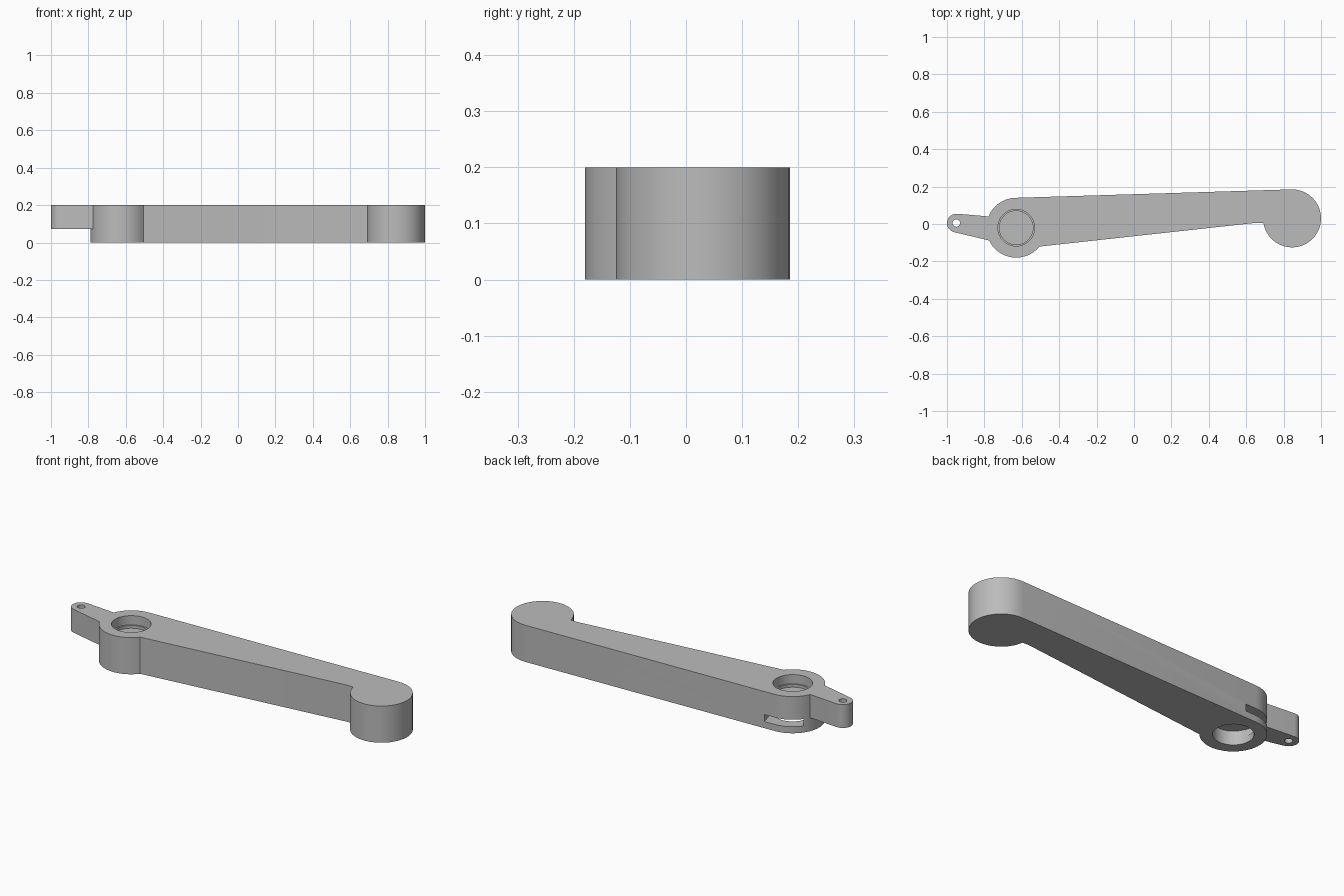
import bpy, bmesh
from math import sin, cos, radians
from mathutils import Matrix, Vector

cube = bpy.data.objects.get("Cube")
if cube:
    bpy.data.objects.remove(cube, do_unlink=True)

grey = bpy.data.materials.new("plain_grey")
grey.use_nodes = True
grey.diffuse_color = (0.5, 0.5, 0.5, 1)
grey.node_tree.nodes["Principled BSDF"].inputs["Base Color"].default_value = (0.5, 0.5, 0.5, 1)

HEIGHT = 0.2
HUB = Vector((-0.63, -0.02))
BULB = Vector((0.845, 0.03))
TIP = Vector((-0.95, 0.005))


def arc(centre, radius, start, end, steps):
    """Points along an arc, angles in degrees."""
    angles = [radians(start + (end - start) * i / steps) for i in range(steps + 1)]
    return [(centre.x + radius * cos(a), centre.y + radius * sin(a)) for a in angles]


def extrude(name, outline, low, high):
    """Solid prism from a plan outline."""
    bm = bmesh.new()
    face = bm.faces.new([bm.verts.new((x, y, low)) for x, y in outline])
    result = bmesh.ops.extrude_face_region(bm, geom=[face])
    verts = [v for v in result["geom"] if isinstance(v, bmesh.types.BMVert)]
    bmesh.ops.translate(bm, verts=verts, vec=(0, 0, high - low))
    bmesh.ops.recalc_face_normals(bm, faces=bm.faces)
    mesh = bpy.data.meshes.new(name)
    bm.to_mesh(mesh)
    bm.free()
    mesh.materials.append(grey)
    obj = bpy.data.objects.new(name, mesh)
    bpy.context.collection.objects.link(obj)
    return obj


def disc(name, centre, radius, low, high, sides=40):
    return extrude(name, arc(centre, radius, 0, 360, sides)[:-1], low, high)


def combine(target, tool, operation):
    """Apply a boolean and drop the helper."""
    tool.hide_render = True
    bpy.context.view_layer.objects.active = target
    mod = target.modifiers.new("boolean", "BOOLEAN")
    mod.object = tool
    mod.operation = operation
    mod.solver = "EXACT"
    bpy.ops.object.modifier_apply(modifier=mod.name)
    bpy.data.objects.remove(tool, do_unlink=True)


# Lever body: round hub, tapering arm and offset round end in one outline
body = extrude(
    "lever_body",
    arc(HUB, 0.16, 92, 321, 28)
    + [(0.65, 0.006)]
    + arc(BULB, 0.155, 189, 452, 28),
    0, HEIGHT)

# Narrow raised lug beside the hub
lug = extrude(
    "side_lug",
    arc(TIP, 0.05, 85, 258, 16) + [(-0.75, -0.094), (-0.75, 0.038)],
    0.073, HEIGHT)
combine(body, lug, "UNION")

# Pin hole through the lug
combine(body, disc("pin_hole", TIP, 0.02, -0.1, 0.3, 20), "DIFFERENCE")

# Stepped recess on top of the hub and a plain one beneath
combine(body, disc("top_recess", HUB, 0.098, 0.15, 0.3), "DIFFERENCE")
combine(body, disc("top_step", HUB, 0.09, 0.135, 0.16), "DIFFERENCE")
combine(body, disc("bottom_recess", HUB, 0.098, -0.1, 0.075), "DIFFERENCE")

# Slot through the back wall of the hub
turn = Matrix.Rotation(radians(16), 2)
corners = [(-0.1, 0), (0.1, 0), (0.1, 0.3), (-0.1, 0.3)]
slot = extrude("back_slot", [tuple(HUB + turn @ Vector(c)) for c in corners], 0.036, 0.074)
combine(body, slot, "DIFFERENCE")

bpy.ops.object.select_all(action="DESELECT")
body.select_set(True)
bpy.context.view_layer.objects.active = body
bpy.ops.object.shade_smooth_by_angle(angle=radians(30))
